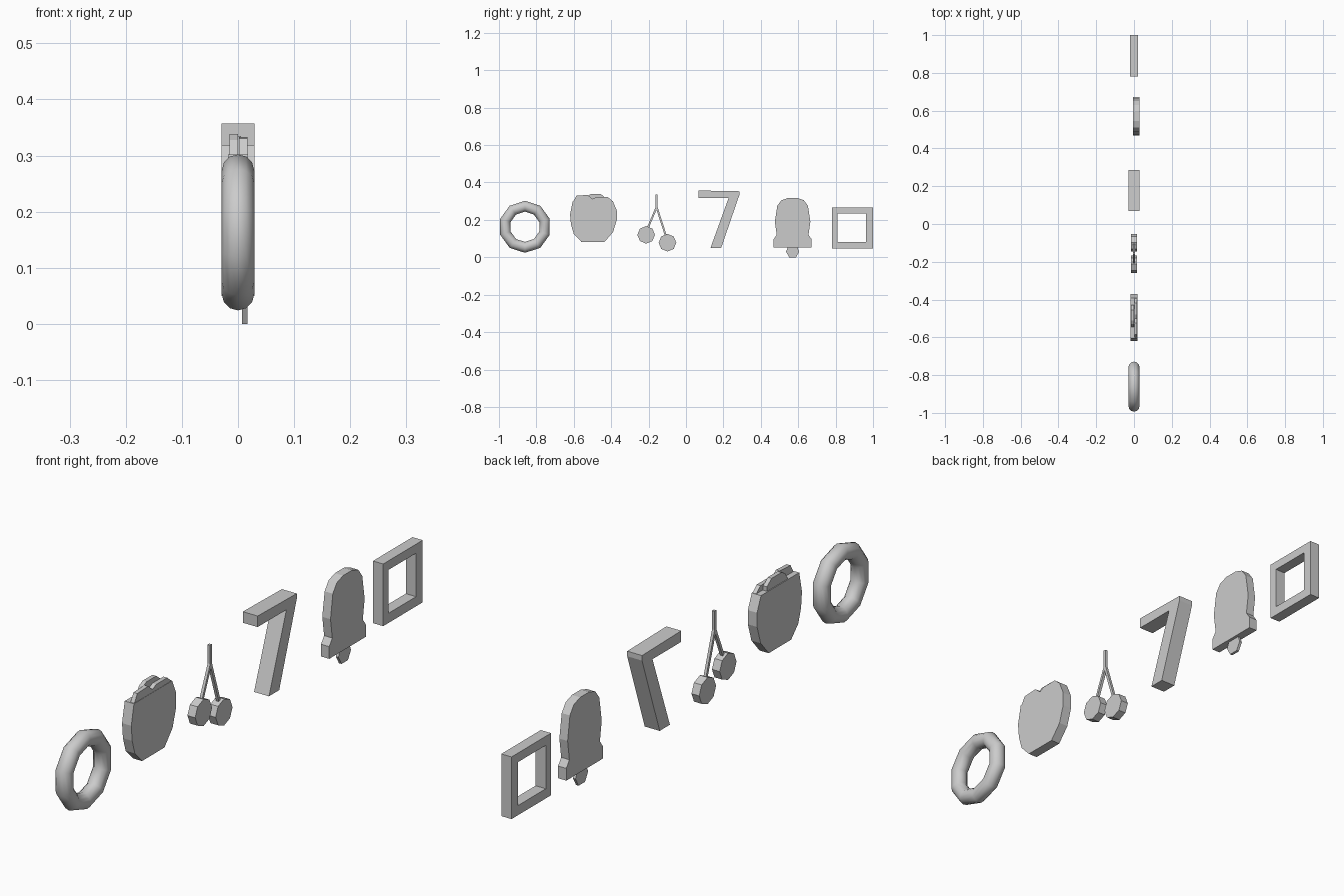
import bpy, bmesh, math

if "Cube" in bpy.data.objects:
    bpy.data.objects.remove(bpy.data.objects["Cube"])


def plate(name, outline, x0, x1):
    """Extrude a (y, z) outline from x0 to x1."""
    bm = bmesh.new()
    face = bm.faces.new([bm.verts.new((x0, y, z)) for y, z in outline])
    ext = bmesh.ops.extrude_face_region(bm, geom=[face])
    for v in ext["geom"]:
        if isinstance(v, bmesh.types.BMVert):
            v.co.x = x1
    bmesh.ops.recalc_face_normals(bm, faces=bm.faces)
    mesh = bpy.data.meshes.new(name)
    bm.to_mesh(mesh)
    bm.free()
    ob = bpy.data.objects.new(name, mesh)
    bpy.context.collection.objects.link(ob)
    return ob


def ngon(y, z, r, n, start=0.0):
    return [(y + r * math.cos(start + math.tau * i / n),
             z + r * math.sin(start + math.tau * i / n)) for i in range(n)]


def bar(a, b, w):
    """Thin quad outline along a line."""
    dy, dz = b[0] - a[0], b[1] - a[1]
    k = w / 2 / math.hypot(dy, dz)
    ny, nz = -dz * k, dy * k
    return [(a[0] + ny, a[1] + nz), (b[0] + ny, b[1] + nz),
            (b[0] - ny, b[1] - nz), (a[0] - ny, a[1] - nz)]


# Ring: ten-sided torus standing on edge
bpy.ops.mesh.primitive_torus_add(major_segments=10, minor_segments=12,
                                 major_radius=0.110, minor_radius=0.029,
                                 location=(0, -0.861, 0.163),
                                 rotation=(0, math.pi / 2, 0))
ring = bpy.context.object
ring.name = "ring"
bpy.ops.object.shade_smooth_by_angle(angle=math.radians(40))

# Fruit: flat-topped disc with leaf lobes on top
plate("fruit_body", [(-0.62, 0.23), (-0.615, 0.175), (-0.60, 0.125), (-0.56, 0.083),
                     (-0.435, 0.083), (-0.39, 0.135), (-0.37, 0.20), (-0.37, 0.25),
                     (-0.392, 0.302), (-0.605, 0.302)], -0.018, 0.018)
plate("leaf_left", [(-0.605, 0.295), (-0.585, 0.33), (-0.525, 0.333),
                    (-0.50, 0.312), (-0.50, 0.295)], 0.002, 0.017)
plate("leaf_middle", [(-0.55, 0.295), (-0.53, 0.328), (-0.51, 0.338), (-0.455, 0.338),
                      (-0.43, 0.318), (-0.43, 0.295)], -0.015, 0.0)
plate("leaf_right", [(-0.50, 0.295), (-0.50, 0.312), (-0.48, 0.322), (-0.418, 0.322),
                     (-0.392, 0.30)], 0.002, 0.017)

# Cherries on a forked stem
fork = (-0.157, 0.268)
for side, y, z in (("left", -0.213, 0.12), ("right", -0.099, 0.078)):
    plate("cherry_" + side, ngon(y, z, 0.047, 8), -0.015, 0.015)
    plate("stem_" + side, bar(fork, (y + (0.008 if side == "left" else -0.008), z + 0.035),
                              0.010), -0.005, 0.005)
plate("stem_top", bar((-0.157, 0.335), (-0.157, 0.26), 0.010), -0.005, 0.005)

# Angular hooked bar
plate("hooked_bar", [(0.068, 0.357), (0.286, 0.353), (0.286, 0.335), (0.188, 0.05),
                     (0.131, 0.05), (0.228, 0.318), (0.068, 0.318)], -0.029, 0.029)

# Bell, symmetric profile, with clapper
cy = 0.57
half = [(0.025, 0.317), (0.06, 0.305), (0.082, 0.275), (0.095, 0.19), (0.085, 0.12),
        (0.102, 0.096), (0.102, 0.053)]
plate("bell", [(cy + y, z) for y, z in half] + [(cy - y, z) for y, z in reversed(half)],
      -0.004, 0.028)
plate("clapper", [(cy - 0.025, 0.055), (cy - 0.035, 0.03), (cy - 0.018, 0.0),
                  (cy + 0.018, 0.0), (cy + 0.035, 0.03), (cy + 0.025, 0.055)], 0.007, 0.017)

# Square frame: four mitred rails
outer = [(0.78, 0.047), (1.0, 0.047), (1.0, 0.266), (0.78, 0.266)]
inner = [(0.809, 0.081), (0.963, 0.081), (0.963, 0.234), (0.809, 0.234)]
bm = bmesh.new()
loops = [[bm.verts.new((x, y, z)) for y, z in pts]
         for x, pts in ((-0.02, outer), (0.02, outer), (0.02, inner), (-0.02, inner))]
for a in range(4):
    la, lb = loops[a], loops[(a + 1) % 4]
    for i in range(4):
        j = (i + 1) % 4
        bm.faces.new((la[i], la[j], lb[j], lb[i]))
bmesh.ops.recalc_face_normals(bm, faces=bm.faces)
mesh = bpy.data.meshes.new("square_frame")
bm.to_mesh(mesh)
bm.free()
bpy.context.collection.objects.link(bpy.data.objects.new("square_frame", mesh))
